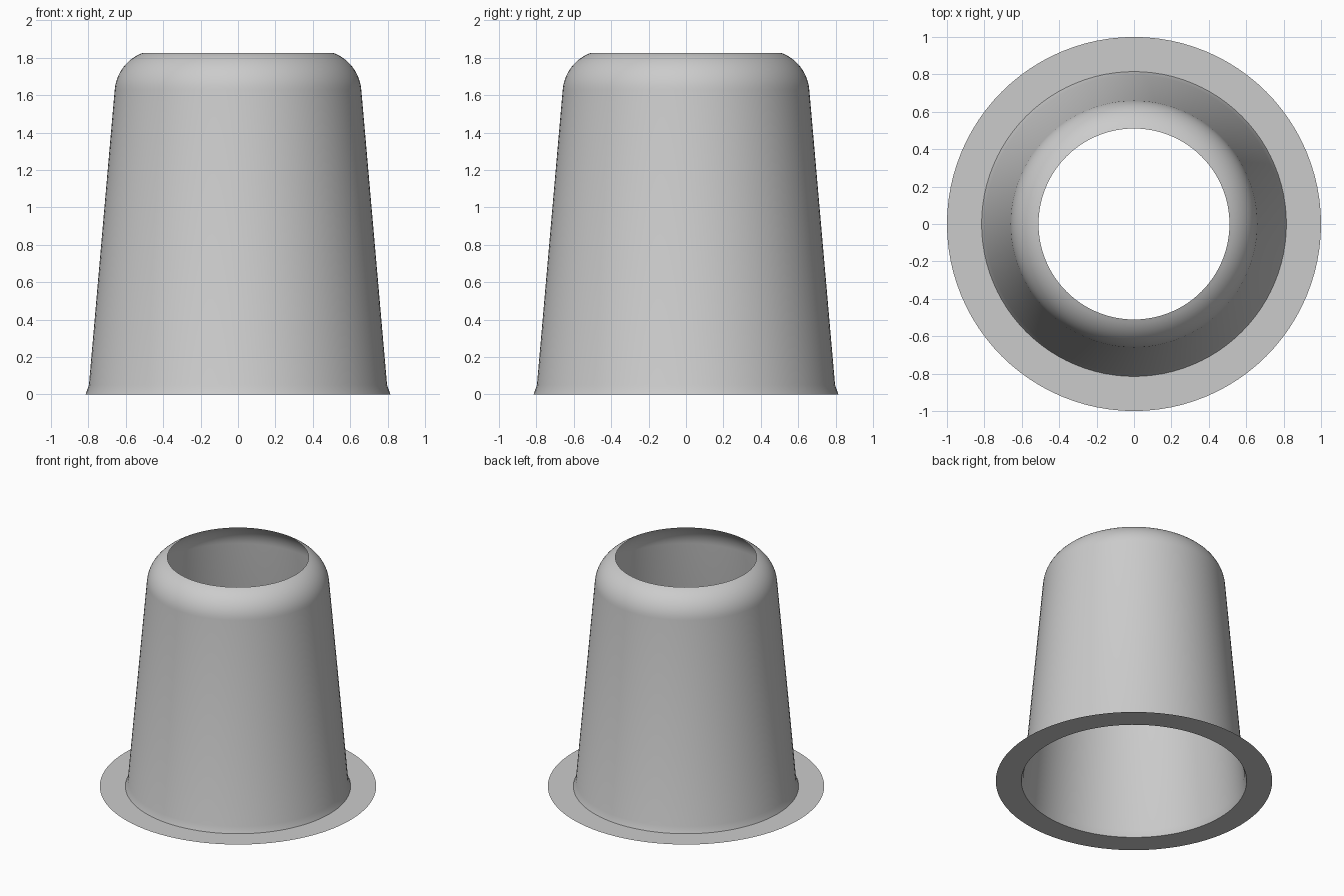
import bpy
import bmesh
from math import sin, cos, pi, radians

cube = bpy.data.objects.get("Cube")
if cube:
    bpy.data.objects.remove(cube)

SEGMENTS = 96

# Plain grey for the whole part
grey = bpy.data.materials.new("light grey")
grey.use_nodes = True
colour = (0.6, 0.6, 0.6, 1)
grey.diffuse_color = colour
grey.node_tree.nodes["Principled BSDF"].inputs["Base Color"].default_value = colour


def revolve(name, profile):
    """Turn a (radius, height) profile about z into a thin open shell.

    Profiles run upward or inward, so that the faces point out or up.
    """
    bm = bmesh.new()
    rings = []
    for r, z in profile:
        angles = [2 * pi * i / SEGMENTS for i in range(SEGMENTS)]
        rings.append([bm.verts.new((r * cos(a), r * sin(a), z)) for a in angles])
    for low, high in zip(rings, rings[1:]):
        for i in range(SEGMENTS):
            j = (i + 1) % SEGMENTS
            bm.faces.new((low[i], low[j], high[j], high[i]))
    mesh = bpy.data.meshes.new(name)
    bm.to_mesh(mesh)
    bm.free()
    mesh.materials.append(grey)
    obj = bpy.data.objects.new(name, mesh)
    bpy.context.collection.objects.link(obj)
    bpy.ops.object.select_all(action="DESELECT")
    obj.select_set(True)
    bpy.context.view_layer.objects.active = obj
    bpy.ops.object.shade_smooth_by_angle(angle=radians(30))
    return obj


# Flat base ring
revolve("base_flange", [(1.0, 0), (0.815, 0)])

# Tapered wall with a flared foot and a rounded shoulder, open at the top
STEPS = 12
START, END = radians(5), radians(69.5)
shoulder = []
for k in range(STEPS + 1):
    a = START + (END - START) * k / STEPS
    shoulder.append((0.43 + 0.23 * cos(a), 1.61 + 0.23 * sin(a)))
revolve("tapered_sleeve", [(0.815, 0), (0.797, 0.05)] + shoulder)
